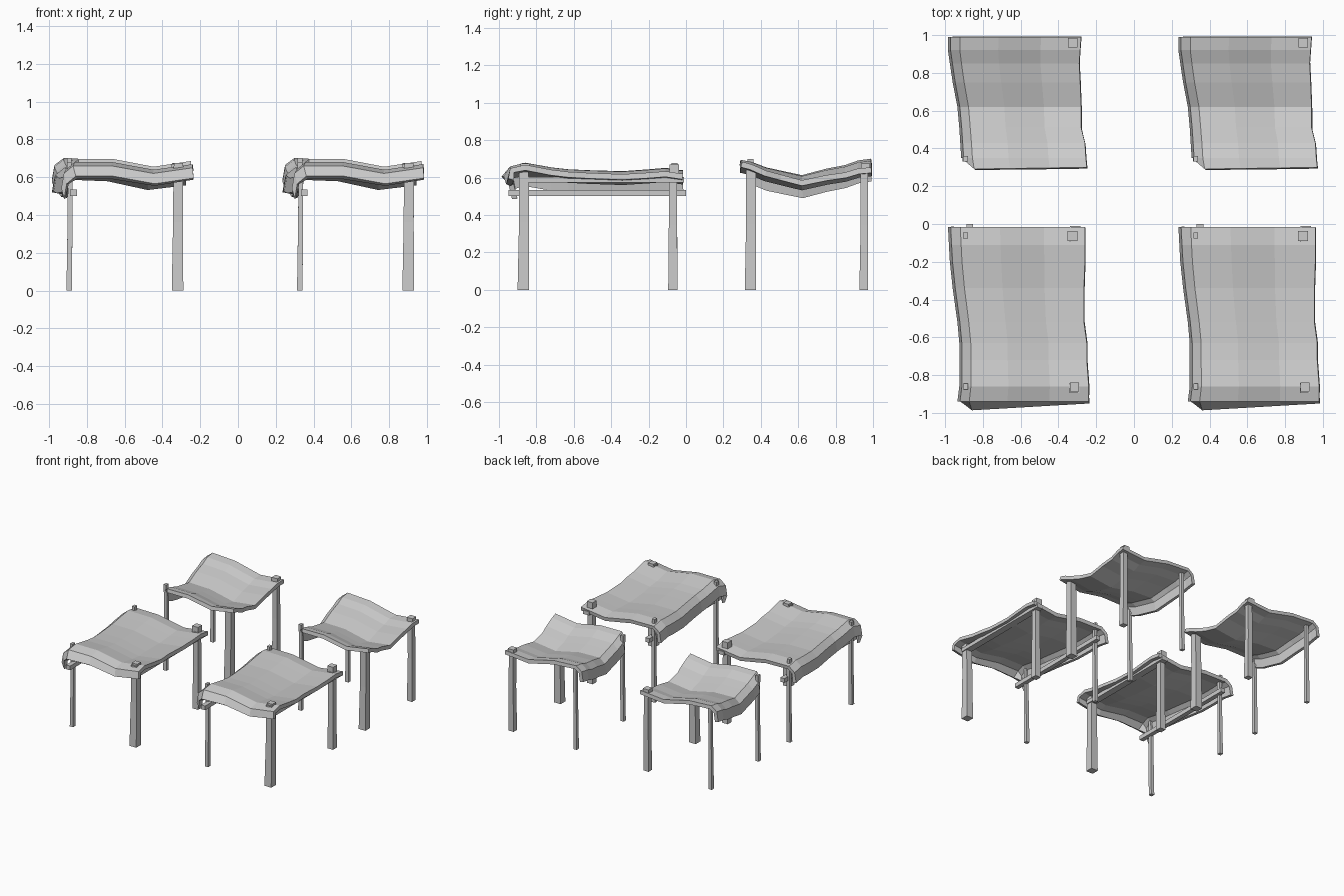
import bpy
import bmesh
from mathutils import Vector

old = bpy.data.objects.get("Cube")
if old:
    bpy.data.objects.remove(old)

grey = bpy.data.materials.new("light grey")
grey.use_nodes = True
GREY = (0.6, 0.6, 0.6, 1)
grey.diffuse_color = GREY
grey.node_tree.nodes["Principled BSDF"].inputs["Base Color"].default_value = GREY


def finish(bm, name):
    bmesh.ops.recalc_face_normals(bm, faces=bm.faces)
    mesh = bpy.data.meshes.new(name)
    bm.to_mesh(mesh)
    bm.free()
    mesh.materials.append(grey)
    obj = bpy.data.objects.new(name, mesh)
    bpy.context.collection.objects.link(obj)
    return obj


def loft(name, sections):
    """Square timber through sections of (centre, half x, half y)."""
    bm = bmesh.new()
    rings = []
    for c, hx, hy in sections:
        corners = ((-hx, -hy), (hx, -hy), (hx, hy), (-hx, hy))
        rings.append([bm.verts.new(Vector(c) + Vector((dx, dy, 0))) for dx, dy in corners])
    for a, b in zip(rings, rings[1:]):
        for i in range(4):
            j = (i + 1) % 4
            bm.faces.new((a[i], a[j], b[j], b[i]))
    bm.faces.new(rings[0])
    bm.faces.new(rings[-1])
    return finish(bm, name)


def box(name, centre, size):
    x, y, z = centre
    return loft(name, [((x, y, z + s * size[2] / 2), size[0] / 2, size[1] / 2) for s in (-1, 1)])


def cloth(name, shift, rows, columns, twist, front_skew):
    """Sagging sheet; each row is (y, left x, right x, height offset)."""
    bm = bmesh.new()
    grid = []
    y_front, y_back = rows[0][0], rows[-1][0]
    for k, (y, left, right, dz) in enumerate(rows):
        line = []
        t = (y - y_front) / (y_back - y_front)
        for i, (u, z) in enumerate(columns):
            yy = y
            if k == 0:  # ragged front hem, tucked in at the skirt
                yy += front_skew * u + (0.06, 0.04)[i] if i < 2 else front_skew * u
            x = left + (right - left) * u
            line.append(bm.verts.new((x + shift, yy, z + dz - twist * u * t)))
        grid.append(line)
    for a, b in zip(grid, grid[1:]):
        for i in range(len(columns) - 1):
            bm.faces.new((a[i], a[i + 1], b[i + 1], b[i]))
    obj = finish(bm, name)
    # keep the top side facing up so the thickness grows downward
    if sum(p.normal.z for p in obj.data.polygons) < 0:
        obj.data.flip_normals()
    solid = obj.modifiers.new("thickness", "SOLIDIFY")
    solid.thickness = 0.03
    solid.offset = -1
    return obj


# Sheet rows from front to back
FRONT_ROWS = [(-0.99, -0.92, -0.235, -0.045), (-0.94, -0.935, -0.24, 0.01),
              (-0.86, -0.925, -0.24, 0.03), (-0.72, -0.925, -0.25, 0.005),
              (-0.63, -0.925, -0.25, -0.005), (-0.52, -0.935, -0.265, -0.01),
              (-0.34, -0.96, -0.265, -0.015), (-0.2, -0.975, -0.26, -0.005),
              (-0.11, -0.98, -0.26, 0.003), (-0.015, -0.985, -0.26, -0.01)]
BACK_ROWS = [(0.29, -0.905, -0.25, 0.045), (0.35, -0.915, -0.255, 0.035),
             (0.43, -0.92, -0.26, 0.005), (0.51, -0.925, -0.28, -0.012),
             (0.62, -0.935, -0.28, -0.035), (0.75, -0.96, -0.285, 0.0),
             (0.85, -0.975, -0.29, 0.02), (0.92, -0.985, -0.285, 0.045),
             (0.99, -0.985, -0.28, 0.055)]
# Sheet columns from the hanging skirt to the right edge
COLUMNS = [(0, 0.53), (0.02, 0.61), (0.09, 0.65), (0.38, 0.65), (0.7, 0.61), (1, 0.64)]


def post(name, x, y, half, top, lean):
    lx, ly = lean
    loft(name, [((x, y, 0), half * 1.05, half * 1.05),
                ((x + lx, y + ly, top * 0.55), half * 0.92, half * 0.92),
                ((x + lx * 1.5, y + ly * 0.6, top), half * 0.9, half * 0.9)])


for side, shift in (("right", 0.0), ("left", 1.22)):
    # Large front canopy
    tag = side + "_front_"
    cloth(tag + "sheet", shift, FRONT_ROWS, COLUMNS, 0.01, 0.04)
    post(tag + "thick_post_front", shift - 0.32, -0.87, 0.029, 0.66, (0.003, 0.004))
    post(tag + "thick_post_back", shift - 0.32, -0.07, 0.024, 0.63, (0.0, 0.0))
    post(tag + "thin_post_front", shift - 0.893, -0.86, 0.014, 0.65, (0.004, 0.0))
    post(tag + "thin_post_back", shift - 0.893, -0.06, 0.014, 0.63, (0.004, 0.0))
    box(tag + "thick_cap_back", (shift - 0.325, -0.063, 0.645), (0.052, 0.052, 0.05))
    box(tag + "thick_cap_front", (shift - 0.315, -0.862, 0.655), (0.048, 0.048, 0.04))
    for y in (-0.86, -0.062):
        box(tag + "thin_cap", (shift - 0.892, y, 0.645), (0.024, 0.032, 0.065))
    box(tag + "low_rail", (shift - 0.87, -0.475, 0.518), (0.036, 0.95, 0.034))
    box(tag + "high_rail", (shift - 0.31, -0.45, 0.588), (0.055, 0.88, 0.03))

    # Small back canopy
    tag = side + "_back_"
    cloth(tag + "sheet", shift, BACK_ROWS, COLUMNS, 0.04, 0.01)
    post(tag + "thick_post_front", shift - 0.32, 0.345, 0.029, 0.64, (0.003, 0.003))
    post(tag + "thick_post_back", shift - 0.32, 0.95, 0.022, 0.63, (0.0, 0.004))
    post(tag + "thin_post_front", shift - 0.893, 0.345, 0.014, 0.66, (0.004, 0.0))
    post(tag + "thin_post_back", shift - 0.893, 0.95, 0.014, 0.66, (0.004, 0.0))
    box(tag + "thick_cap_back", (shift - 0.325, 0.96, 0.65), (0.05, 0.05, 0.05))
    box(tag + "thin_cap_front", (shift - 0.892, 0.345, 0.67), (0.024, 0.03, 0.06))
